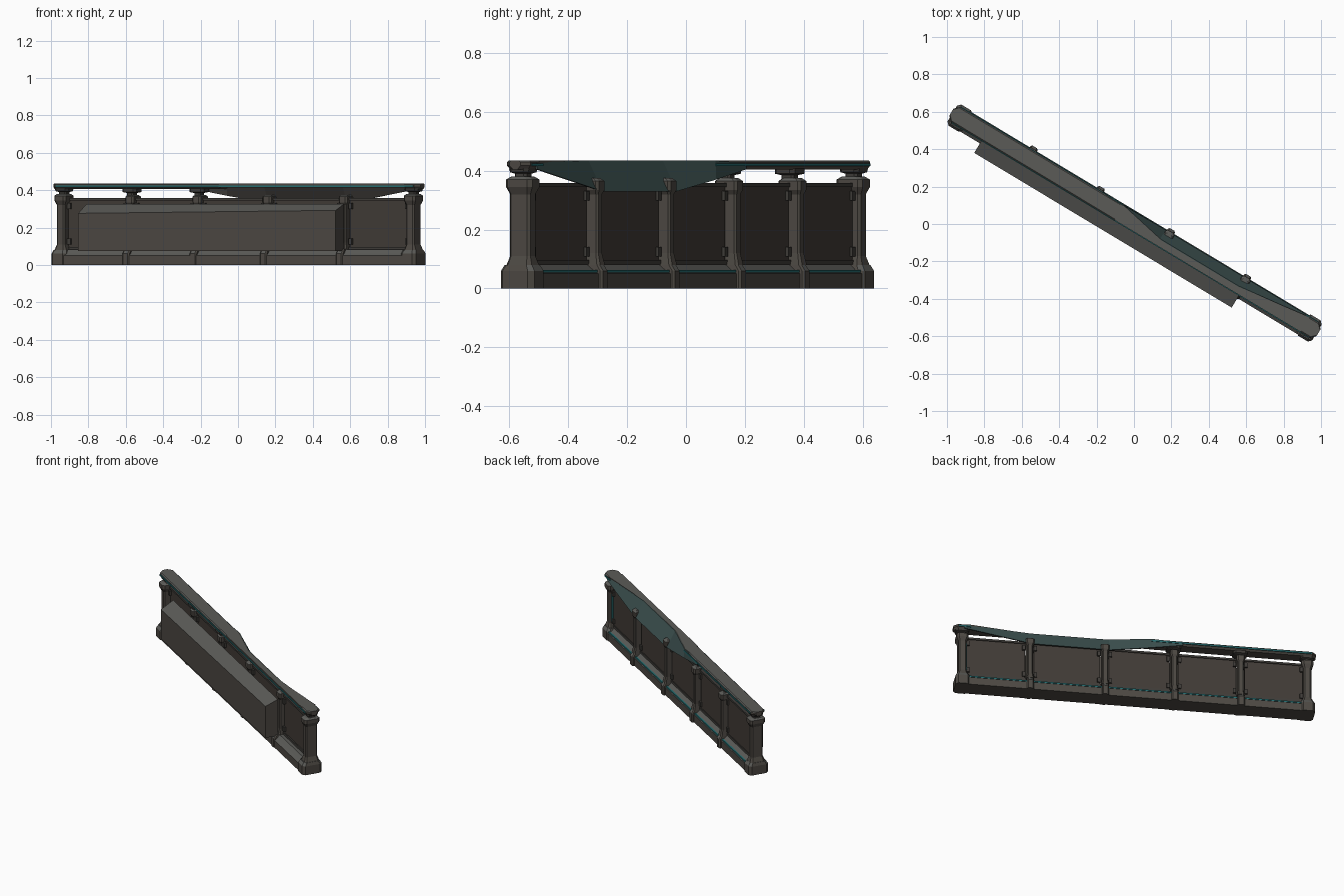
import bpy, bmesh, math
from mathutils import Matrix

cube = bpy.data.objects.get("Cube")
if cube:
    bpy.data.objects.remove(cube)

# The whole railing runs along local x and is turned in plan
TURN = Matrix.Rotation(math.radians(-31), 4, 'Z')


def material(name, rgb):
    m = bpy.data.materials.new(name)
    m.use_nodes = True
    m.diffuse_color = (*rgb, 1)
    m.node_tree.nodes["Principled BSDF"].inputs["Base Color"].default_value = (*rgb, 1)
    return m


METAL = material("brown_metal", (0.074, 0.066, 0.056))
WORN = material("grey_worn_top", (0.104, 0.104, 0.096))
DARK = material("dark_metal", (0.05, 0.046, 0.041))
PANEL = material("brown_panel", (0.053, 0.044, 0.037))
TEAL = material("teal_trim", (0.02, 0.16, 0.17))
SHEET = material("dull_teal", (0.045, 0.08, 0.078))


def finish(name, bm, mat):
    bmesh.ops.recalc_face_normals(bm, faces=bm.faces)
    # Upward faces of the main metal are greyer
    for face in bm.faces:
        face.normal_update()
        face.material_index = int(mat is METAL and face.normal.z > 0.5)
    mesh = bpy.data.meshes.new(name)
    bm.to_mesh(mesh)
    bm.free()
    mesh.materials.append(mat)
    if mat is METAL:
        mesh.materials.append(WORN)
    ob = bpy.data.objects.new(name, mesh)
    ob.matrix_world = TURN
    bpy.context.collection.objects.link(ob)


def loft(name, rings, mat):
    """Join matching rings of points and cap both ends."""
    bm = bmesh.new()
    loops = [[bm.verts.new(p) for p in ring] for ring in rings]
    n = len(loops[0])
    for a, b in zip(loops, loops[1:]):
        for i in range(n):
            j = (i + 1) % n
            bm.faces.new((a[i], a[j], b[j], b[i]))
    bm.faces.new(loops[0][::-1])
    bm.faces.new(loops[-1])
    finish(name, bm, mat)


def bar(name, x0, x1, profile, mat):
    """Sweep a (y, z) profile along the railing."""
    loft(name, [[(x, y, z) for y, z in profile] for x in (x0, x1)], mat)


def box(name, x0, x1, y0, y1, z0, z1, mat):
    bar(name, x0, x1, [(y0, z0), (y1, z0), (y1, z1), (y0, z1)], mat)


def column(name, cx, cy, levels, mat):
    """Stack chamfered rectangles given as (z, half length, half depth)."""
    rings = []
    for z, a, b in levels:
        c = 0.35 * min(a, b)
        rings.append([(cx + x, cy + y, z) for x, y in (
            (-a, c - b), (c - a, -b), (a - c, -b), (a, c - b),
            (a, b - c), (a - c, b), (c - a, b), (-a, b - c))])
    loft(name, rings, mat)


POSTS = [-0.667, -0.248, 0.19, 0.665]
END = 1.09

# Base plinth with sloping shoulders and a trim line along the back
bar("base_rail", -END, END, [(-0.055, 0), (0.065, 0), (0.065, 0.05), (0.045, 0.062),
                             (0.02, 0.082), (-0.02, 0.082), (-0.04, 0.062), (-0.055, 0.05)], METAL)
box("base_trim_back", -END, END, 0.052, 0.062, 0.054, 0.063, TEAL)

# End pillars: foot, shaft and cap
for side, s in (("right", -1), ("left", 1)):
    x = s * END
    column(f"end_foot_{side}", x, 0.006, [(0, 0.047, 0.066), (0.06, 0.047, 0.066),
                                          (0.08, 0.04, 0.054)], METAL)
    column(f"end_pillar_{side}", x, 0.008, [(0.08, 0.037, 0.05), (0.11, 0.025, 0.04),
                                            (0.32, 0.025, 0.04), (0.345, 0.037, 0.052),
                                            (0.37, 0.037, 0.052), (0.38, 0.028, 0.035)], METAL)
    column(f"end_neck_{side}", x, 0.01, [(0.375, 0.024, 0.024), (0.39, 0.024, 0.024),
                                         (0.395, 0.04, 0.036), (0.408, 0.042, 0.04)], DARK)
box("pillar_trim", END - 0.028, END - 0.024, 0.022, 0.034, 0.12, 0.31, TEAL)

# Intermediate posts with feet and brackets under the handrail
for i, x in enumerate(POSTS):
    column(f"post_foot_{i}", x, 0.01, [(0, 0.022, 0.07), (0.06, 0.022, 0.07),
                                       (0.085, 0.02, 0.052)], METAL)
    column(f"post_{i}", x, 0.021, [(0.08, 0.024, 0.048), (0.12, 0.018, 0.038),
                                   (0.32, 0.018, 0.038), (0.335, 0.027, 0.045),
                                   (0.365, 0.027, 0.045), (0.375, 0.02, 0.03)], METAL)
    if i < 2:
        column(f"bracket_{i}", x, 0.01, [(0.37, 0.02, 0.025), (0.385, 0.02, 0.025),
                                         (0.39, 0.045, 0.04), (0.408, 0.045, 0.04)], DARK)

# Infill panels, edge frames and corner clips for each bay
stops = [-END] + POSTS + [END]
for i, (a, b) in enumerate(zip(stops, stops[1:])):
    x0, x1 = a + 0.028, b - 0.028
    box(f"panel_{i}", x0, x1, 0.01, 0.022, 0.095, 0.35, PANEL)
    box(f"panel_top_edge_{i}", x0 - 0.01, x1 + 0.01, 0.002, 0.028, 0.345, 0.358, DARK)
    box(f"panel_bottom_edge_{i}", x0 - 0.01, x1 + 0.01, 0.002, 0.028, 0.082, 0.097, DARK)
    for j, x in enumerate((x0 + 0.008, x1 - 0.008)):
        for k, z in enumerate((0.125, 0.315)):
            box(f"panel_clip_{i}_{j}_{k}", x - 0.01, x + 0.01, -0.003, 0.033,
                z - 0.016, z + 0.016, DARK)

# Long planter box with a sloping lid along the front
loft("front_box", [[(x, -0.114, 0.075), (x, -0.03, 0.075), (x, -0.03, 0.325), (x, -0.114, z)]
                   for x, z in ((-0.928, 0.276), (0.678, 0.292))], METAL)

# Intact handrail lengths with chamfered tips
BACK, FRONT, TOP, LOW = 0.057, -0.036, 0.435, 0.405


def rail_ring(x, inset):
    f, b = FRONT + inset, BACK - inset
    return [(x, f + 0.012, LOW), (x, b - 0.012, LOW), (x, b, LOW + 0.012),
            (x, b, TOP - 0.006), (x, b - 0.006, TOP), (x, f + 0.006, TOP),
            (x, f, TOP - 0.006), (x, f, LOW + 0.012)]


loft("handrail_right", [rail_ring(-1.145, 0.025), rail_ring(-1.12, 0), rail_ring(-0.1, 0)], METAL)
loft("handrail_left", [rail_ring(1.06, 0), rail_ring(1.12, 0), rail_ring(1.145, 0.025)], METAL)
for name, x0, x1, y in (("front", -1.115, 1.115, FRONT), ("back_right", -1.115, -0.1, BACK),
                        ("back_left", 1.04, 1.115, BACK)):
    box(f"handrail_trim_{name}", x0, x1, y - 0.004, y + 0.004, 0.416, 0.425, TEAL)

# Sagging handrail: the front edge stays level, the back tapers away
taper = [(-0.1, BACK), (0.18, 0.0), (0.65, 0.0), (1.06, BACK)]
loft("tapered_rail", [[(x, FRONT, LOW + 0.008), (x, y - 0.004, LOW + 0.008),
                       (x, y, TOP), (x, FRONT, TOP)] for x, y in taper], METAL)

# Torn skin hanging from the tapered edge down the back, with a metal lining
skin = [(-0.3, BACK, TOP - 0.01, LOW), (-0.1, BACK, TOP, 0.37), (0.16, 0.004, TOP, 0.33),
        (0.65, 0.004, TOP, 0.33), (1.08, BACK, TOP - 0.006, LOW)]
for name, offset, mat in (("hanging_skin", 0.0, SHEET), ("skin_lining", -0.004, DARK)):
    loft(name, [[(x, y + offset, top), (x, BACK + offset + 0.003, low),
                 (x, BACK + offset - 0.001, low), (x, y + offset - 0.004, top)]
                for x, y, top, low in skin], mat)
